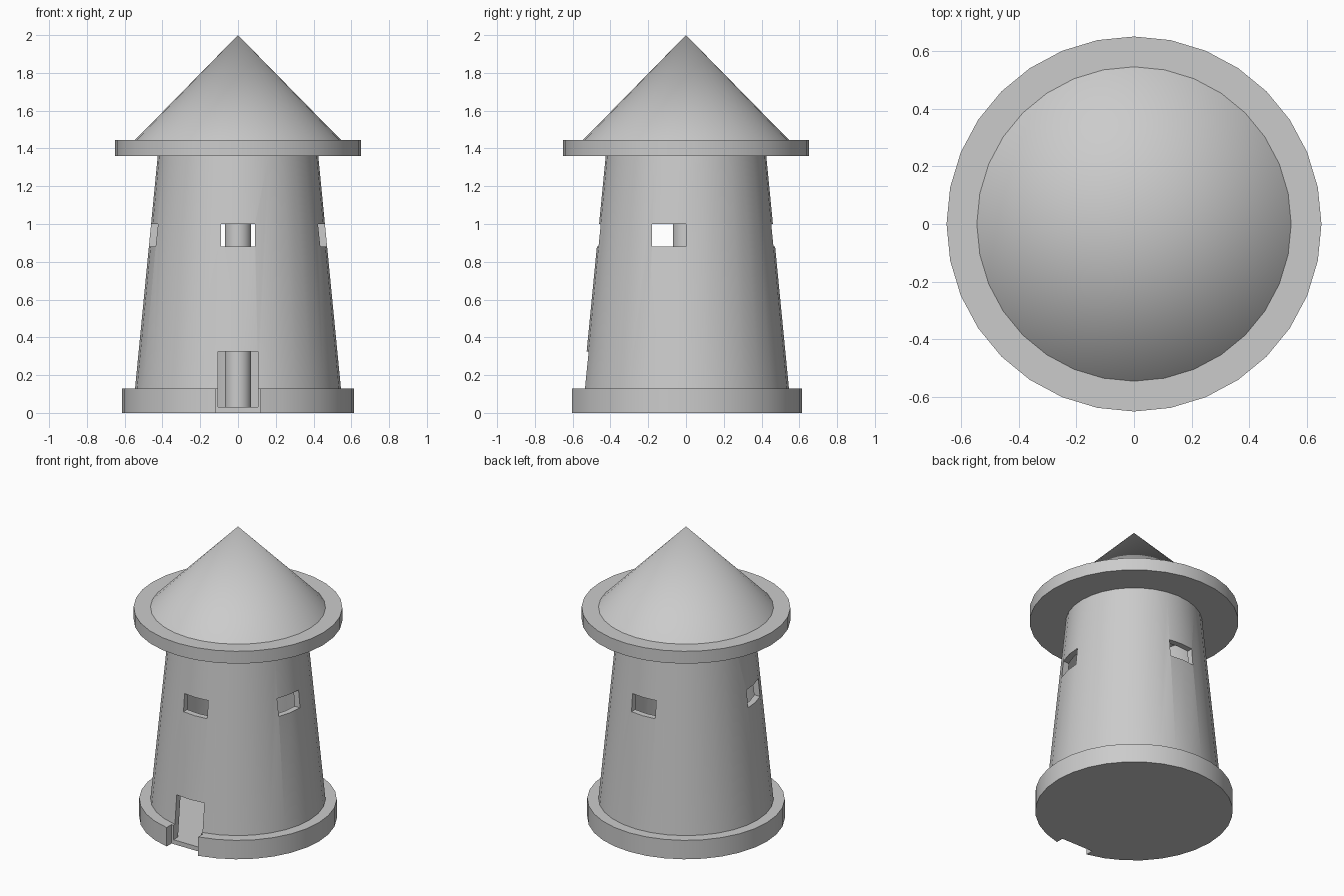
import bpy, bmesh, math
from mathutils import Matrix, Vector

if "Cube" in bpy.data.objects:
    bpy.data.objects.remove(bpy.data.objects["Cube"])

SIDES = 32


def smooth(obj):
    bpy.ops.object.select_all(action='DESELECT')
    obj.select_set(True)
    bpy.context.view_layer.objects.active = obj
    bpy.ops.object.shade_smooth_by_angle(angle=math.radians(30))


def add_object(name, bm):
    bmesh.ops.recalc_face_normals(bm, faces=bm.faces)
    mesh = bpy.data.meshes.new(name)
    bm.to_mesh(mesh)
    bm.free()
    obj = bpy.data.objects.new(name, mesh)
    bpy.context.collection.objects.link(obj)
    return obj


def lathe(name, profile):
    """Revolve (radius, height) points about z; the profile starts and ends on the axis."""
    bm = bmesh.new()
    verts = [bm.verts.new((r, 0, z)) for r, z in profile]
    edges = [bm.edges.new(pair) for pair in zip(verts, verts[1:])]
    bmesh.ops.spin(bm, geom=verts + edges, cent=(0, 0, 0), axis=(0, 0, 1),
                   angle=math.tau, steps=SIDES, use_merge=False)
    bmesh.ops.remove_doubles(bm, verts=bm.verts, dist=1e-4)
    return add_object(name, bm)


def cut(obj, low, high):
    """Subtract an axis-aligned box from obj."""
    low, high = Vector(low), Vector(high)
    bm = bmesh.new()
    bmesh.ops.create_cube(bm, size=1, matrix=Matrix.Translation((low + high) / 2)
                          @ Matrix.Diagonal((*(high - low), 1)))
    cutter = add_object("cutter", bm)
    cutter.hide_render = True
    mod = obj.modifiers.new("opening", 'BOOLEAN')
    mod.operation = 'DIFFERENCE'
    mod.solver = 'EXACT'
    mod.object = cutter
    bpy.context.view_layer.objects.active = obj
    bpy.ops.object.modifier_apply(modifier=mod.name)
    bpy.data.objects.remove(cutter)


# Hollow tapered tower with its base plinth and floor
tower = lathe("tower", [(0, 0), (0.615, 0), (0.615, 0.13), (0.545, 0.13),
                        (0.425, 1.36), (0.385, 1.36), (0.513, 0.028), (0, 0.028)])

# Step notch through the plinth, doorway, and two pairs of windows
cut(tower, (-0.12, -0.8, -0.1), (0.12, -0.55, 0.2))
cut(tower, (-0.105, -0.8, 0.03), (0.105, -0.3, 0.325))
cut(tower, (-0.09, -0.8, 0.88), (0.09, 0.8, 1.0))
cut(tower, (-0.8, -0.18, 0.88), (0.8, 0.0, 1.0))

# Central post inside the tower
post = lathe("central_post", [(0, 0.028), (0.07, 0.028), (0.07, 1.36), (0, 1.36)])

# Overhanging rim and conical roof
rim = lathe("roof_rim", [(0, 1.36), (0.65, 1.36), (0.65, 1.445), (0, 1.445)])
roof = lathe("roof_cone", [(0, 1.445), (0.545, 1.445), (0, 2.0)])

for part in (tower, post, rim, roof):
    smooth(part)
